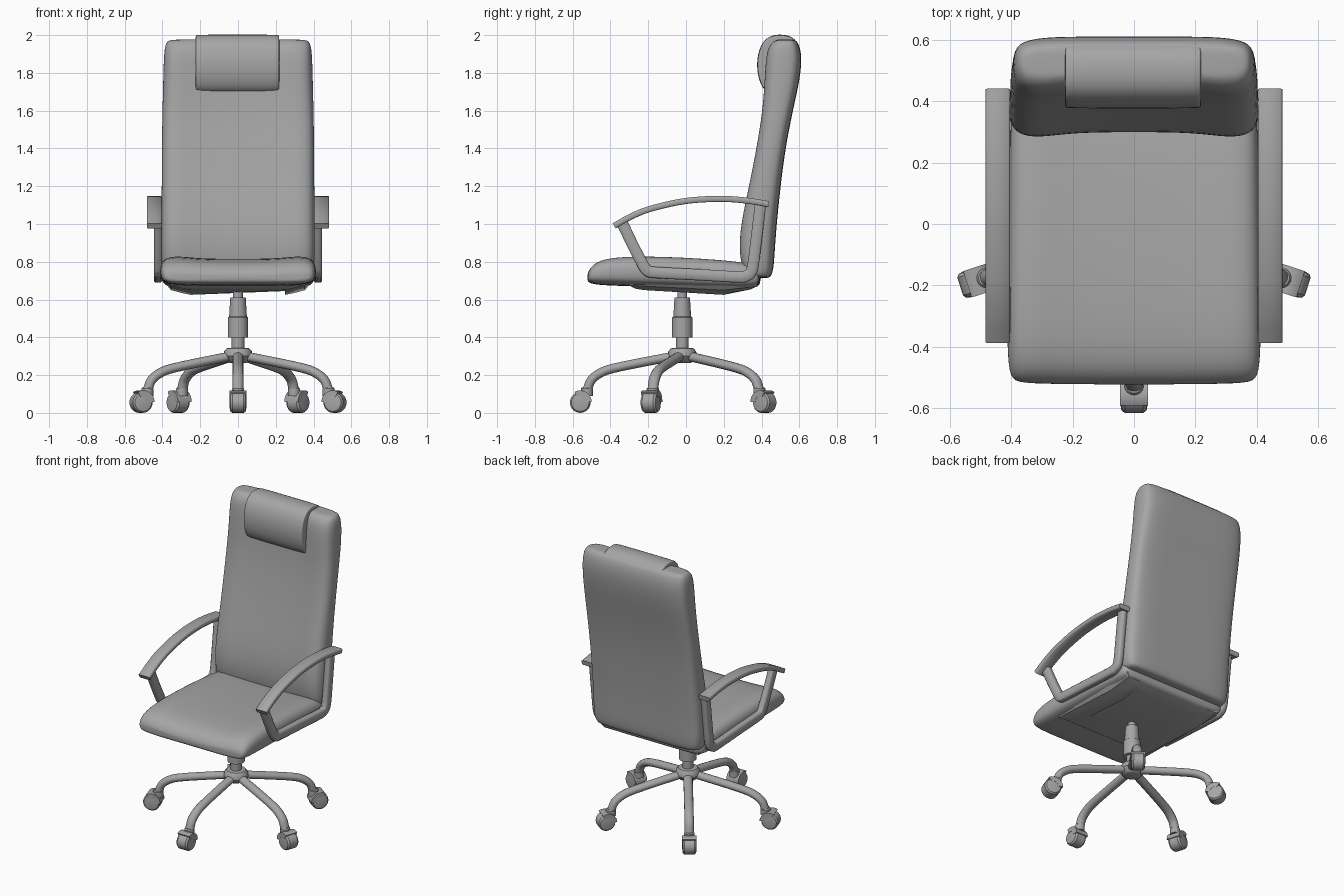
import bpy, bmesh
from math import sin, cos, pi, radians
from mathutils import Vector, Matrix

if "Cube" in bpy.data.objects:
    bpy.data.objects.remove(bpy.data.objects["Cube"])

# One dark grey for the whole chair
GREY = bpy.data.materials.new("dark_grey")
GREY.diffuse_color = (.38, .38, .38, 1)
GREY.use_nodes = True
GREY.node_tree.nodes["Principled BSDF"].inputs["Base Color"].default_value = GREY.diffuse_color


def loft(name, rings, subsurf=0, matrix=None, angle=35):
    """Skin a list of equal-length rings, cap both ends, shade smooth."""
    bm = bmesh.new()
    loops = [[bm.verts.new(p) for p in ring] for ring in rings]
    n = len(loops[0])
    for a, b in zip(loops, loops[1:]):
        for i in range(n):
            j = (i + 1) % n
            bm.faces.new((a[i], a[j], b[j], b[i]))
    bm.faces.new(loops[0])
    bm.faces.new(loops[-1])
    if matrix:
        bm.transform(matrix)
    bmesh.ops.recalc_face_normals(bm, faces=bm.faces)
    for f in bm.faces:
        f.smooth = True
    me = bpy.data.meshes.new(name)
    bm.to_mesh(me)
    bm.free()
    me.materials.append(GREY)
    ob = bpy.data.objects.new(name, me)
    bpy.context.collection.objects.link(ob)
    if subsurf:
        m = ob.modifiers.new("Subdivision", 'SUBSURF')
        m.levels = m.render_levels = subsurf
    else:
        me.set_sharp_from_angle(angle=radians(angle))
    return ob


def lathe(name, profile, centre, axis='Z', n=24, matrix=None):
    """Spin (radius, offset) pairs around the z or x axis."""
    cx, cy, cz = centre
    rings = []
    for r, h in profile:
        ang = [2 * pi * i / n for i in range(n)]
        if axis == 'Z':
            rings.append([(cx + r * cos(a), cy + r * sin(a), cz + h) for a in ang])
        else:
            rings.append([(cx + h, cy + r * cos(a), cz + r * sin(a)) for a in ang])
    return loft(name, rings, matrix=matrix)


def spline(pts, steps=5):
    """Catmull-Rom through 2D points."""
    p = [Vector(q) for q in pts]
    p = [2 * p[0] - p[1]] + p + [2 * p[-1] - p[-2]]
    out = []
    for a, b, c, d in zip(p, p[1:], p[2:], p[3:]):
        for k in range(steps):
            t = k / steps
            out.append(0.5 * (2 * b + (c - a) * t + (2 * a - 5 * b + 4 * c - d) * t ** 2
                              + (3 * b - a - 3 * c + d) * t ** 3))
    return out + [p[-2]]


def sweep(name, path, section, x=0, matrix=None):
    """Sweep an (across, out) section along a smoothed path in the yz plane."""
    pts = spline(path)
    rings = []
    for i, p in enumerate(pts):
        t = (pts[min(i + 1, len(pts) - 1)] - pts[max(i - 1, 0)]).normalized()
        nrm = Vector((-t.y, t.x))
        rings.append([(x + u, p.x + nrm.x * v, p.y + nrm.y * v) for u, v in section])
    return loft(name, rings, matrix=matrix, angle=55)


def rounded_rect(w, h, c):
    w, h = w / 2, h / 2
    return [(w, -h + c), (w, h - c), (w - c, h), (c - w, h),
            (-w, h - c), (-w, c - h), (c - w, -h), (w - c, -h)]


# Cushion cross-section: (fraction of half width, 0 = padded face, 1 = other face)
HALF = [(0, .10), (.5, .09), (.76, 0), (.94, .05), (1.01, .3),
        (1.01, .72), (.95, .93), (.7, 1), (.35, 1), (0, 1)]
OUTLINE = HALF + [(-u, v) for u, v in HALF[-2:0:-1]]


def cushion(name, sections, place):
    rings = [[place(u * hw, s + v * (o - s), a) for u, v in OUTLINE]
             for a, s, o, hw in sections]
    return loft(name, rings, subsurf=2)


# Seat cushion: (y, top, bottom, half width)
cushion("seat", [(-.523, .735, .70, .36), (-.508, .77, .685, .395), (-.45, .825, .675, .41),
                 (-.2, .835, .668, .41), (.1, .82, .66, .405), (.32, .80, .655, .40),
                 (.38, .78, .665, .39), (.395, .75, .69, .36)],
        lambda x, v, a: (x, a, v))

# Backrest: (z, front, rear, half width)
cushion("backrest", [(.712, .35, .43, .36), (.725, .31, .457, .39), (.80, .283, .467, .405),
                     (.95, .275, .475, .405), (1.2, .33, .50, .40), (1.4, .37, .526, .40),
                     (1.6, .402, .565, .397), (1.75, .412, .60, .393), (1.87, .418, .614, .39),
                     (1.94, .432, .603, .385), (1.972, .465, .585, .37), (1.978, .49, .56, .34)],
        lambda x, v, a: (x, v, a))

# Headrest pillow, wrapping over the top of the backrest
pillow = [(.44, 1.675), (.388, 1.74), (.37, 1.85), (.392, 1.95), (.445, 2.004),
          (.535, 2.004), (.592, 1.975), (.622, 1.86), (.57, 1.72)]
rings = []
for x, s in ((-.222, .93), (-.22, .98), (-.205, 1), (0, 1), (.205, 1), (.22, .98), (.222, .93)):
    rings.append([(x - .003, .5 + (y - .5) * s, 1.85 + (z - 1.85) * s) for y, z in pillow])
loft("headrest", rings, subsurf=2)

# Seat pan with a shallow stepped underside
rings = []
for hw, y0, y1, dz in ((.375, -.31, .385, .05), (.355, -.30, .375, .025),
                       (.29, -.27, .34, .008), (.25, -.22, .30, 0)):
    rings.append([(-hw, y0, .65 + dz), (hw, y0, .65 + dz), (hw, .2, .625 + dz),
                  (hw, y1, .645 + dz), (-hw, y1, .645 + dz), (-hw, .2, .625 + dz)])
loft("seat_pan", rings, angle=15)

# Armrests: curved pad and bent support strip, mirrored
pad = sweep("armrest_pad", [(-.38, .99), (-.29, 1.04), (-.18, 1.083), (0, 1.122),
                            (.18, 1.133), (.32, 1.124), (.438, 1.105)],
            rounded_rect(.08, .032, .006), x=.443)
strip = sweep("armrest_support", [(-.335, 1.0), (-.28, .885), (-.225, .78), (-.205, .755),
                                  (-.17, .744), (.05, .732), (.27, .72), (.32, .725),
                                  (.35, .76), (.37, .90), (.395, 1.11)],
              rounded_rect(.042, .06, .008), x=.423)
for ob in (pad, strip):
    ob.modifiers.new("Mirror", 'MIRROR')

# Gas lift column and hub
CY = -.02
lathe("column", [(.034, .30), (.034, .40), (.054, .40), (.054, .505), (.047, .51),
                 (.041, .61), (.026, .61), (.026, .66)], (0, CY, 0))
lathe("hub", [(.045, .265), (.058, .272), (.076, .30), (.074, .325), (.06, .342), (.03, .345)],
      (0, CY, 0))

# Five legs with casters
tube = [(.029 * cos(2 * pi * i / 14), .025 * sin(2 * pi * i / 14)) for i in range(14)]
arc = [radians(0 + 12 * i) for i in range(11)]
for k in range(5):
    m = Matrix.Translation((0, CY, 0)) @ Matrix.Rotation(2 * pi * k / 5, 4, 'Z')
    sweep(f"leg_{k}", [(-.04, .30), (-.2, .27), (-.36, .237), (-.43, .213),
                       (-.48, .175), (-.502, .125)], tube, matrix=m)
    lathe(f"caster_stem_{k}", [(.032, .09), (.032, .128), (.026, .135)], (0, -.505, 0),
          n=16, matrix=m)
    lathe(f"caster_wheel_{k}", [(.03, -.044), (.047, -.041), (.055, -.03), (.055, .03),
                                (.047, .041), (.03, .044)], (0, -.54, .055), 'X', 20, m)
    hood = [(r * cos(a), r * sin(a)) for r, seq in ((.061, arc), (.03, arc[::-1])) for a in seq]
    loft(f"caster_hood_{k}", [[(x, -.54 + y, .058 + z) for y, z in hood] for x in (-.045, .045)],
         matrix=m)
